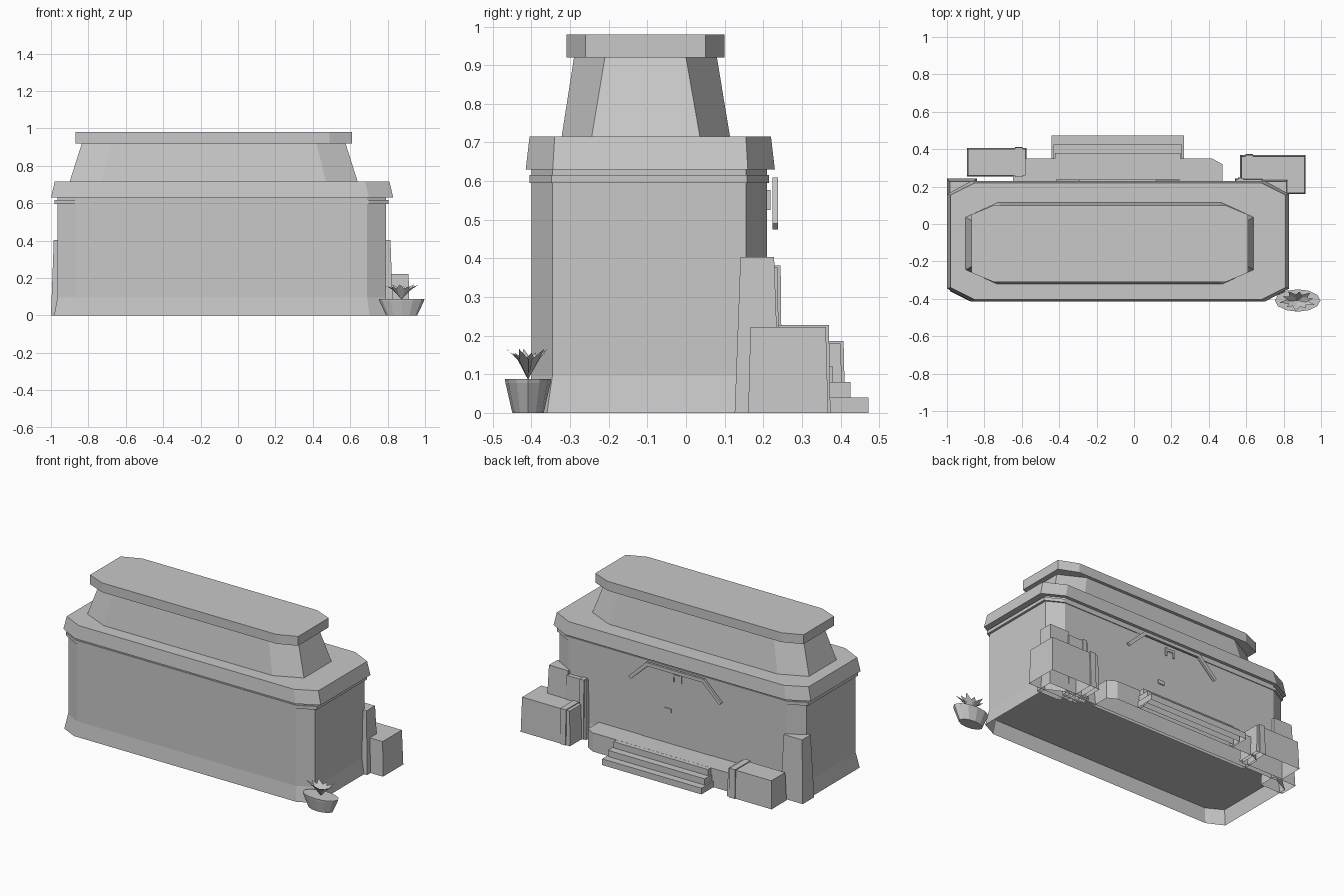
import bpy, bmesh, math
from mathutils import Vector

cube = bpy.data.objects.get("Cube")
if cube:
    bpy.data.objects.remove(cube, do_unlink=True)

SHADE = (0.58, 0.58, 0.58, 1)
grey = bpy.data.materials.new("plain_grey")
grey.use_nodes = True
grey.diffuse_color = SHADE
grey.node_tree.nodes["Principled BSDF"].inputs["Base Color"].default_value = SHADE

MID = -0.087  # centre line of the building in x


def finish(name, bm):
    mesh = bpy.data.meshes.new(name)
    bm.to_mesh(mesh)
    bm.free()
    mesh.materials.append(grey)
    obj = bpy.data.objects.new(name, mesh)
    bpy.context.collection.objects.link(obj)
    return obj


def loft(name, rings, bottom=True, top=True):
    """Skin a stack of equal-length point rings, capping the chosen ends."""
    bm = bmesh.new()
    loops = [[bm.verts.new(p) for p in ring] for ring in rings]
    for a, b in zip(loops, loops[1:]):
        for i in range(len(a)):
            j = (i + 1) % len(a)
            bm.faces.new((a[i], a[j], b[j], b[i]))
    if bottom:
        bm.faces.new(loops[0][::-1])
    if top:
        bm.faces.new(loops[-1])
    if bottom and top:
        bmesh.ops.recalc_face_normals(bm, faces=bm.faces)
    return finish(name, bm)


def panel(name, points, facing):
    """One flat face turned towards the given direction."""
    bm = bmesh.new()
    face = bm.faces.new([bm.verts.new(p) for p in points])
    face.normal_update()
    if face.normal.dot(Vector(facing)) < 0:
        face.normal_flip()
    return finish(name, bm)


def octagon(x0, x1, y0, y1, cx, cy):
    return [(x0 + cx, y0), (x1 - cx, y0), (x1, y0 + cy), (x1, y1 - cy),
            (x1 - cx, y1), (x0 + cx, y1), (x0, y1 - cy), (x0, y0 + cy)]


def tier(name, *levels, **caps):
    """Chamfered block; each level is z, x0, x1, y0, y1, cx, cy."""
    return loft(name, [[(x, y, z) for x, y in octagon(*o)] for z, *o in levels], **caps)


def box(name, x0, x1, y0, y1, z0, z1, inset=0.0, bottom=False):
    """Box with an optional taper; open underneath unless asked otherwise."""
    def ring(z, i):
        return [(x0 + i, y0 + i, z), (x1 - i, y0 + i, z),
                (x1 - i, y1 - i, z), (x0 + i, y1 - i, z)]
    return loft(name, [ring(z0, 0), ring(z1, inset)], bottom=bottom)


# Building: open flared skirt, walls, mouldings and stepped roof
tier("base_skirt",
     (0, -0.983, 0.808, -0.412, 0.222, 0.105, 0.052),
     (0.095, -0.966, 0.791, -0.401, 0.211, 0.10, 0.055), bottom=False, top=False)
tier("walls",
     (0.09, -0.965, 0.79, -0.40, 0.21, 0.10, 0.055),
     (0.63, -0.965, 0.79, -0.40, 0.21, 0.10, 0.055))
tier("moulding",
     (0.595, -0.98, 0.805, -0.405, 0.215, 0.105, 0.057),
     (0.616, -0.98, 0.805, -0.405, 0.215, 0.105, 0.057))
tier("cornice",
     (0.63, -1.0, 0.83, -0.415, 0.23, 0.13, 0.07),
     (0.715, -0.98, 0.81, -0.405, 0.22, 0.13, 0.065))
tier("sloped_roof",
     (0.715, -0.90, 0.64, -0.322, 0.114, 0.17, 0.078),
     (0.92, -0.835, 0.575, -0.29, 0.08, 0.155, 0.08))
tier("roof_cap",
     (0.92, -0.87, 0.61, -0.31, 0.10, 0.12, 0.05),
     (0.98, -0.87, 0.61, -0.31, 0.10, 0.12, 0.05))

# End windows
for side, x, way in (("left", 0.792, 1), ("right", -0.967, -1)):
    outline = octagon(-0.155, -0.035, 0.265, 0.47, 0.022, 0.035)
    panel(side + "_window", [(x, y, z) for y, z in outline], (way, 0, 0))

# Doorway on the back wall, with its bent canopy and fittings
door = [(0.25, 0.12), (0.35, 0.20), (0.35, 0.50), (0.24, 0.595)]
door = door + [(-x, z) for x, z in reversed(door)]
panel("door", [(MID + x, 0.213, z) for x, z in door], (0, 1, 0))
upper = [(0.33, 0.49), (0.205, 0.61)]
lower = [(0.195, 0.588), (0.315, 0.475)]
bent = upper + [(-x, z) for x, z in reversed(upper)]
bent += [(-x, z) for x, z in reversed(lower)] + lower
loft("door_canopy", [[(MID + x, y, z) for x, z in bent] for y in (0.224, 0.238)])
box("door_handle", -0.045, 0.0, 0.21, 0.219, 0.32, 0.345, bottom=True)
for s in (-1, 1):
    box("hook", MID + s * 0.027 - 0.006, MID + s * 0.027 + 0.006, 0.21, 0.219, 0.525, 0.577, bottom=True)
box("hook_bar", MID - 0.021, MID + 0.021, 0.21, 0.219, 0.557, 0.573, bottom=True)

# Landing and steps
landing = [(0.56, 0.2), (0.56, 0.32), (0.505, 0.35)]
landing += [(-x, y) for x, y in reversed(landing)]
loft("landing", [[(MID + x, y, z) for x, y in landing] for z in (0, 0.12)], bottom=False)
for i in range(3):
    half = 0.335 + 0.009 * i
    box(f"step_{i + 1}", MID - half, MID + half, 0.351, 0.38 + 0.046 * i, 0, 0.12 - 0.04 * i)

# Corner buttresses at the back
box("left_buttress", 0.665, 0.83, 0.126, 0.243, 0, 0.403, 0.015)
box("right_buttress", -1.0, -0.84, 0.126, 0.243, 0, 0.403, 0.015)


def crate(name, x0, x1, y0, y1, h, band_x, band=0.04):
    """Slightly tapered crate wrapped by a raised band near one end."""
    e = 0.006
    box(name, x0, x1, y0 + e, y1 - e, 0, h - e, 0.006)

    def ring(z, i):
        return [(band_x, y0 + i, z), (band_x + band, y0 + i, z),
                (band_x + band, y1 - i, z), (band_x, y1 - i, z)]
    loft(name + "_band", [ring(0, 0), ring(h, 0.004)], bottom=False)


# Crates beside the landing
crate("left_crate", 0.568, 0.918, 0.155, 0.374, 0.228, 0.595)
crate("right_crate", -0.893, -0.575, 0.248, 0.412, 0.186, -0.635)
crate("tall_crate", 0.54, 0.69, 0.18, 0.249, 0.382, 0.555, 0.03)

# Potted plant: oval faceted pot
PX, PY = 0.875, -0.409


def oval(rx, z, n=12):
    return [(PX + rx * math.cos(math.tau * i / n), PY + rx * 0.49 * math.sin(math.tau * i / n), z)
            for i in range(n)]


loft("pot", [oval(0.083, 0), oval(0.119, 0.077), oval(0.122, 0.088)])

# Pointed folded leaves fanning out from the pot
bm = bmesh.new()
for i in range(10):
    a = math.tau * i / 10 + 0.2
    out = Vector((math.cos(a), math.sin(a) * 0.57, 0))
    across = Vector((-math.sin(a), math.cos(a) * 0.57, 0)) * 0.024
    root = Vector((PX, PY, 0.086))
    reach = 0.1 if i % 2 else 0.085
    mid = root + out * reach * 0.45 + Vector((0, 0, 0.052))
    tip = root + out * reach + Vector((0, 0, 0.08 if i % 2 else 0.07))
    r, m, t, p, q = [bm.verts.new(v) for v in (root, mid, tip, mid + across, mid - across)]
    bm.faces.new((r, m, t, p))
    bm.faces.new((r, q, t, m))
finish("plant_leaves", bm)
